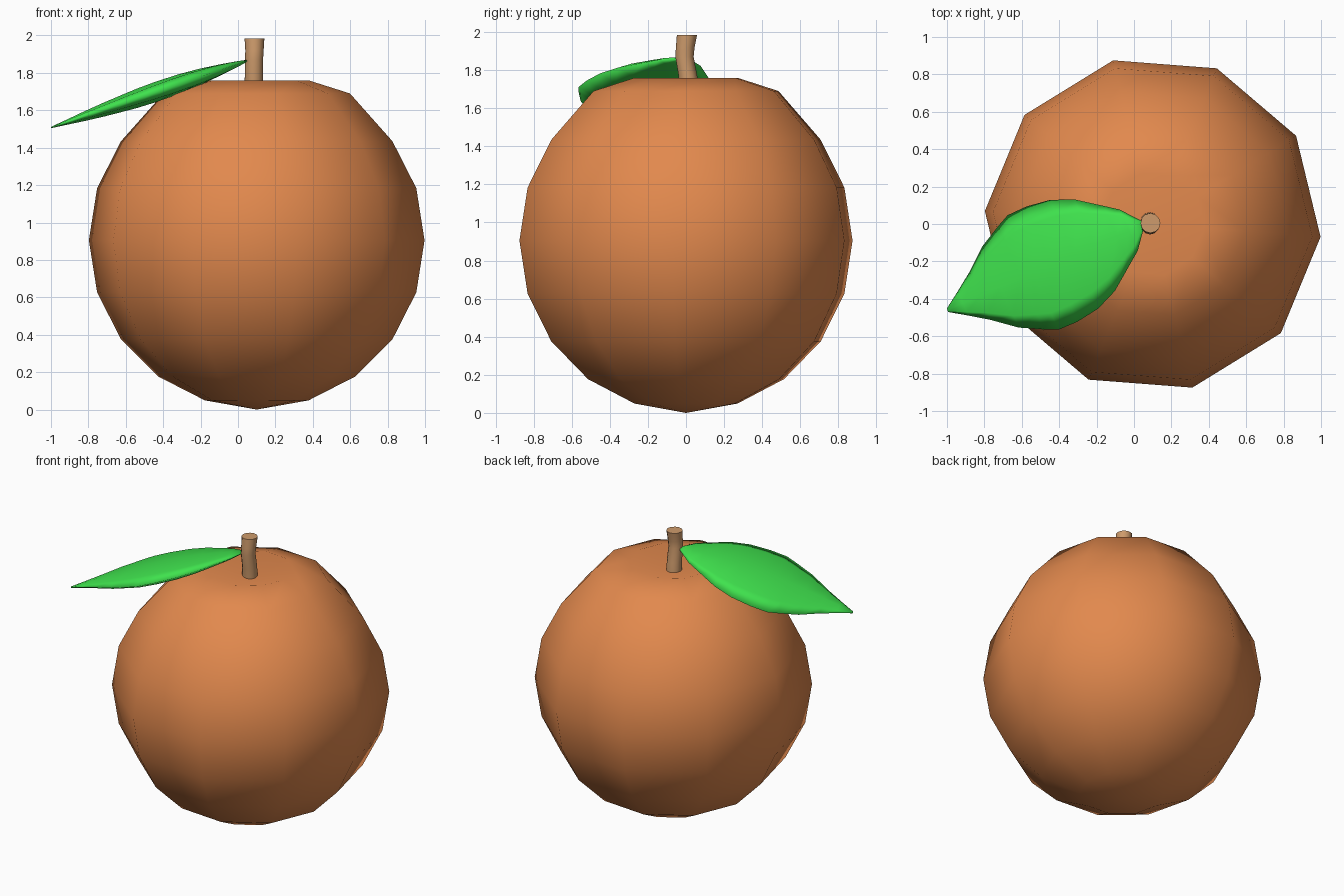
import bpy, bmesh
from math import sin, cos, pi, radians
from mathutils import Vector

if "Cube" in bpy.data.objects:
    bpy.data.objects.remove(bpy.data.objects["Cube"])


def material(name, rgb):
    m = bpy.data.materials.new(name)
    m.diffuse_color = (*rgb, 1)
    m.use_nodes = True
    m.node_tree.nodes["Principled BSDF"].inputs["Base Color"].default_value = m.diffuse_color
    return m


def skin(name, rings, mat, sharp=None):
    """Skin a list of point rings; a ring of one point closes as a pole."""
    bm = bmesh.new()
    rows = [[bm.verts.new(p) for p in ring] for ring in rings]
    for a, b in zip(rows, rows[1:]):
        n = max(len(a), len(b))
        for i in range(n):
            j = (i + 1) % n
            quad = [a[i % len(a)], a[j % len(a)], b[j % len(b)], b[i % len(b)]]
            bm.faces.new(list(dict.fromkeys(quad)))
    for row in (rows[0], rows[-1]):
        if len(row) > 2:
            bm.faces.new(row)
    bmesh.ops.recalc_face_normals(bm, faces=bm.faces)
    mesh = bpy.data.meshes.new(name)
    bm.to_mesh(mesh)
    bm.free()
    obj = bpy.data.objects.new(name, mesh)
    bpy.context.collection.objects.link(obj)
    mesh.materials.append(mat)
    mesh.shade_smooth()
    if sharp:
        mesh.set_sharp_from_angle(angle=radians(sharp))
    return obj


def circle(c, r, n, start=0.0):
    return [Vector(c) + Vector((r * cos(start + 2 * pi * i / n),
                                r * sin(start + 2 * pi * i / n), 0)) for i in range(n)]


# Fruit: ten-sided ball with a flattened, dimpled top
R, CX, CZ = 0.9, 0.1, 0.905
profile = [(R * sin(pi * k / 10), CZ - R * cos(pi * k / 10)) for k in range(1, 8)]
profile += [(0.5, 1.69), (0.278, 1.76)]
rings = [[(CX, 0, 0)]]
rings += [circle((CX, 0, z), r, 10, radians(-4.4)) for r, z in profile]
rings += [[(CX, 0, 1.69)]]
skin("fruit", rings, material("orange_skin", (0.76, 0.25, 0.075)))

# Stem: slightly bent rod
path = [(0.085, 0.015, 1.64, 0.05), (0.085, 0.01, 1.77, 0.049),
        (0.086, -0.008, 1.87, 0.048), (0.088, -0.004, 1.92, 0.049),
        (0.088, 0.005, 1.985, 0.053)]
skin("stem", [circle((x, y, z), r, 12) for x, y, z, r in path],
     material("stem_wood", (0.62, 0.33, 0.15)), 50)

# Leaf: lens-shaped sections (distance, half width, half thickness) along its axis
sections = [(0, 0.02, 0.006), (0.08, 0.12, 0.02), (0.15, 0.172, 0.03),
            (0.28, 0.268, 0.045), (0.4, 0.318, 0.053), (0.53, 0.337, 0.055),
            (0.64, 0.335, 0.052), (0.71, 0.302, 0.047), (0.83, 0.238, 0.038),
            (0.95, 0.14, 0.026), (1.05, 0.07, 0.014), (1.14, 0.01, 0.004)]
along, across = Vector((-0.914, -0.405)), Vector((-0.405, 0.914))
rings = []
for t, w, h in sections:
    ring = []
    for k in range(8):
        a = 2 * pi * k / 8
        p = Vector((0.045, 0)) + along * t + across * w * cos(a)
        ring.append((p.x, p.y, 1.863 + 0.34 * (p.x - 0.045) + h * sin(a)))
    rings.append(ring)
skin("leaf", rings, material("leaf_green", (0.05, 0.76, 0.075)))
